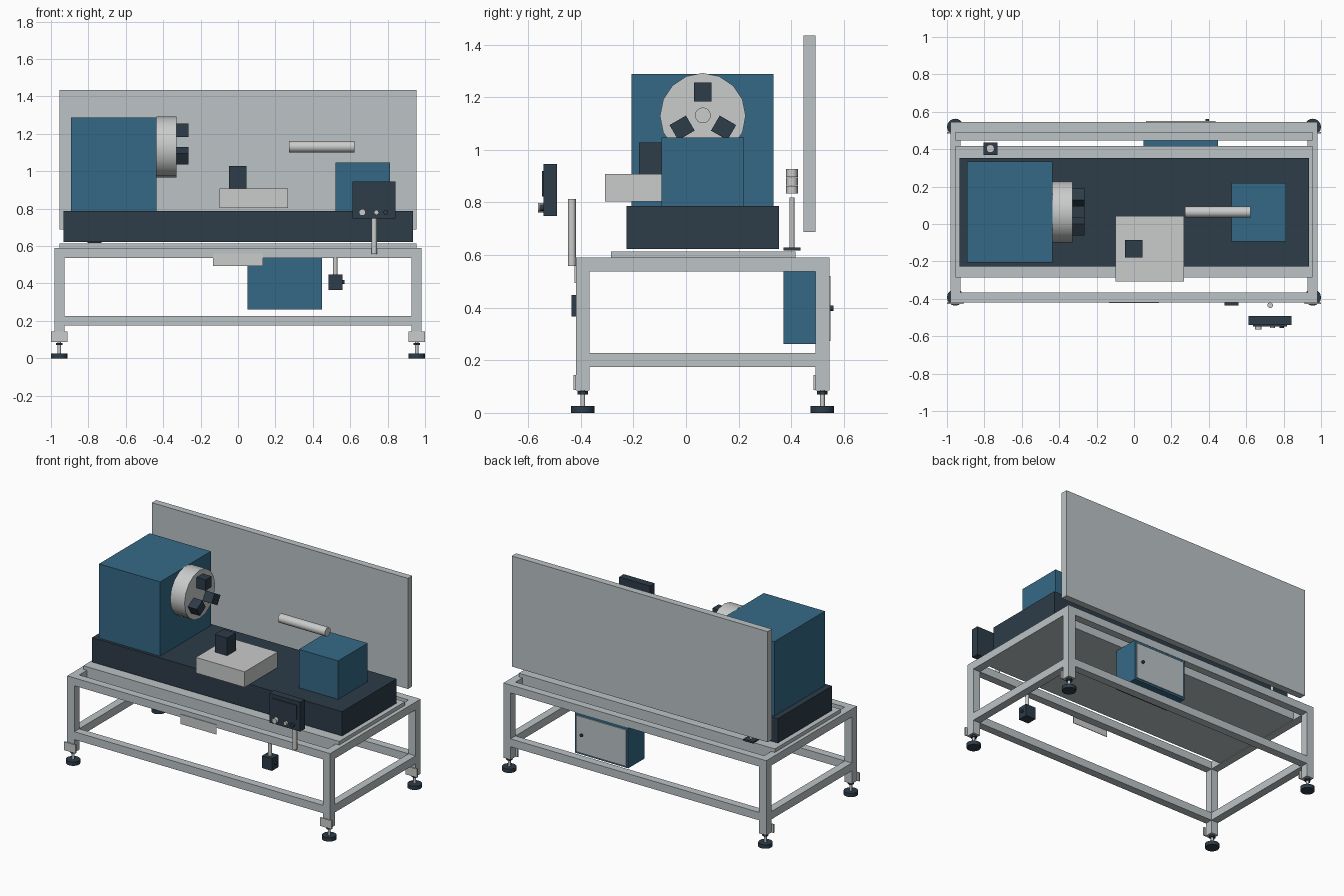
import bpy, math
from mathutils import Matrix, Vector

if "Cube" in bpy.data.objects:
    bpy.data.objects.remove(bpy.data.objects["Cube"])


def material(name, rgb):
    m = bpy.data.materials.new(name)
    lin = [((c / 255 + 0.055) / 1.055) ** 2.4 for c in rgb]
    m.diffuse_color = (*lin, 1)
    m.use_nodes = True
    m.node_tree.nodes["Principled BSDF"].inputs["Base Color"].default_value = m.diffuse_color
    return m


PAINT = material("grey_paint", (188, 195, 198))
METAL = material("bright_metal", (202, 203, 203))
BLUE = material("blue_paint", (53, 105, 134))
DARK = material("dark_slate", (45, 60, 72))


def box(name, x, y, z, mat):
    """Block spanning the given (low, high) range on each axis."""
    bpy.ops.mesh.primitive_cube_add(size=1)
    ob = bpy.context.object
    ob.name = name
    size = [b - a for a, b in (x, y, z)]
    mid = [(a + b) / 2 for a, b in (x, y, z)]
    ob.data.transform(Matrix.Translation(mid) @ Matrix.Diagonal((*size, 1)))
    ob.data.materials.append(mat)
    return ob


def rod(name, start, end, r, mat, sides=16):
    """Cylinder between two points, smooth around its side."""
    a, b = Vector(start), Vector(end)
    bpy.ops.mesh.primitive_cylinder_add(vertices=sides, radius=r, depth=(b - a).length)
    ob = bpy.context.object
    ob.name = name
    turn = (b - a).to_track_quat('Z', 'Y').to_matrix().to_4x4()
    ob.data.transform(Matrix.Translation((a + b) / 2) @ turn)
    ob.data.materials.append(mat)
    bpy.ops.object.shade_smooth_by_angle(angle=math.radians(40))
    return ob


# Stand: four legs with levelling feet and floor brackets
T = 0.053
X = 0.981
Y0, Y1 = -0.419, 0.545
for side, sx in (("left", -1), ("right", 1)):
    xr = tuple(sorted((sx * X, sx * (X - T))))
    cx = sx * 0.9555
    for end, ya in (("front", Y0), ("rear", Y1 - T)):
        tag = f"{end}_{side}"
        cy = ya + T / 2
        box(f"leg_{tag}", xr, (ya, ya + T), (0.086, 0.59), PAINT)
        box(f"bracket_{tag}", (cx - 0.043, cx + 0.043), (ya - 0.008, ya), (0.087, 0.144), METAL)
        rod(f"foot_pad_{tag}", (cx, cy, 0), (cx, cy, 0.026), 0.0445, DARK)
        rod(f"foot_stem_{tag}", (cx, cy, 0.026), (cx, cy, 0.086), 0.009, METAL, 12)
        rod(f"foot_nut_{tag}", (cx, cy, 0.07), (cx, cy, 0.083), 0.02, DARK, 6)
    # End rails
    for level, z in (("lower", (0.174, 0.227)), ("upper", (0.537, 0.59))):
        box(f"{level}_end_rail_{side}", xr, (Y0 + T, Y1 - T), z, PAINT)

# Long rails
for level, z in (("lower", (0.174, 0.227)), ("upper", (0.537, 0.59))):
    for end, ya in (("front", Y0), ("rear", Y1 - T)):
        box(f"{level}_long_rail_{end}", (-X + T, X - T), (ya, ya + T), z, PAINT)

# Deep base tray, machine bed and rear splash guard
box("base_tray_rim", (-0.955, 0.955), (-0.285, 0.417), (0.59, 0.614), PAINT)
box("base_tray", (-X + T, X - T), (-0.285, 0.417), (0.541, 0.59), PAINT)
box("machine_bed", (-0.932, 0.935), (-0.226, 0.353), (0.623, 0.787), DARK)
box("splash_guard", (-0.955, 0.955), (0.447, 0.493), (0.688, 1.434), PAINT)

# Headstock, chuck and three jaws
CY, CZ = 0.064, 1.129
box("headstock", (-0.892, -0.436), (-0.207, 0.333), (0.787, 1.288), BLUE)
rod("chuck", (-0.436, CY, CZ), (-0.33, CY, CZ), 0.163, METAL)
for i in range(3):
    jaw = box(f"chuck_jaw_{i + 1}", (-0.33, -0.264), (-0.033, 0.033), (0.055, 0.127), DARK)
    jaw.data.transform(Matrix.Translation((0, CY, CZ)) @ Matrix.Rotation(i * math.tau / 3, 4, 'X'))

# Tailstock and quill
box("tailstock", (0.52, 0.813), (-0.094, 0.22), (0.787, 1.046), BLUE)
rod("quill", (0.273, CY, CZ + 0.002), (0.624, CY, CZ + 0.002), 0.03, METAL)

# Carriage and tool post
box("carriage", (-0.099, 0.266), (-0.308, 0.043), (0.803, 0.908), METAL)
box("tool_post", (-0.048, 0.045), (-0.179, -0.086), (0.908, 1.027), DARK)

# Control panel with screen, buttons and support post
box("control_box", (0.612, 0.843), (-0.541, -0.491), (0.748, 0.946), DARK)
box("control_screen", (0.637, 0.818), (-0.547, -0.541), (0.823, 0.92), DARK)
for name, bx, y, r, mat in (("start", 0.665, -0.5635, 0.018, METAL),
                            ("mode", 0.74, -0.556, 0.013, METAL),
                            ("stop", 0.79, -0.556, 0.013, DARK)):
    rod(f"{name}_button", (bx, -0.541, 0.78), (bx, y, 0.78), r, mat)
rod("control_post", (0.728, -0.434, 0.558), (0.728, -0.434, 0.813), 0.015, METAL)

# Hanging switch under the front rail
box("switch_box", (0.483, 0.558), (-0.435, -0.366), (0.366, 0.448), DARK)
rod("switch_stem", (0.52, -0.4, 0.448), (0.52, -0.4, 0.54), 0.012, METAL)
rod("switch_knob", (0.557, -0.4, 0.408), (0.569, -0.4, 0.408), 0.01, DARK, 12)

# Thin plate hung on the front rail
box("front_plate", (-0.134, 0.134), (-0.423, -0.419), (0.494, 0.559), METAL)

# Electrical cabinet with rear door and handle
box("cabinet", (0.051, 0.449), (0.37, 0.543), (0.262, 0.537), BLUE)
box("cabinet_door", (0.063, 0.437), (0.543, 0.55), (0.274, 0.52), PAINT)
rod("door_handle", (0.392, 0.549, 0.398), (0.392, 0.561, 0.398), 0.01, DARK, 12)

# Signal lamp: base, pole and three stacked segments
LX, LY = -0.768, 0.403
box("lamp_base", (LX - 0.037, LX + 0.037), (LY - 0.033, LY + 0.033), (0.617, 0.628), DARK)
rod("lamp_pole", (LX, LY, 0.628), (LX, LY, 0.818), 0.009, METAL, 12)
for i in range(3):
    z = 0.833 + i * 0.032
    rod(f"lamp_segment_{i + 1}", (LX, LY, z), (LX, LY, z + 0.03), 0.022, METAL, 12)
